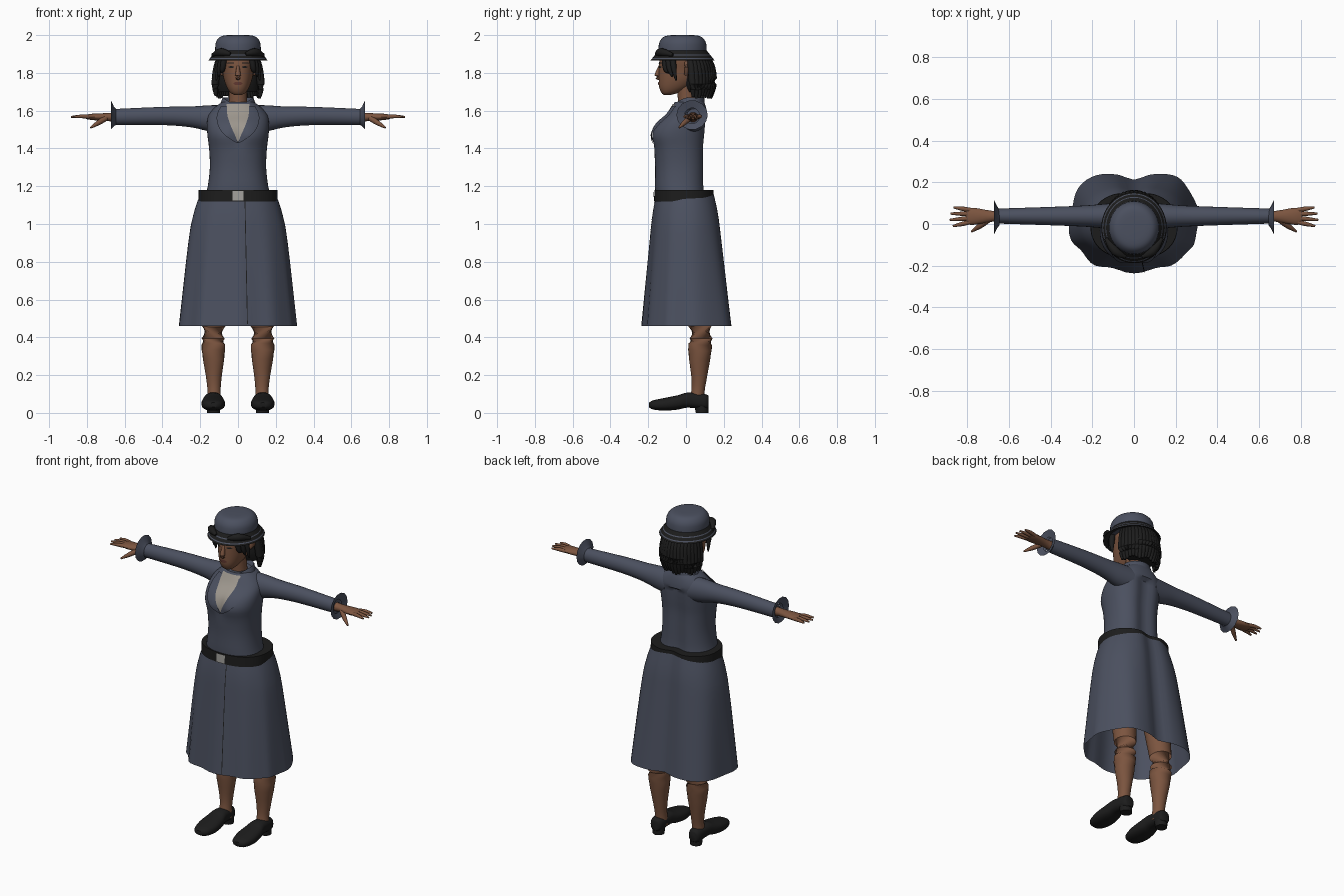
import bpy, bmesh
from math import sin, cos, pi, exp, radians, copysign
from mathutils import Vector
from mathutils.bvhtree import BVHTree

cube = bpy.data.objects.get("Cube")
if cube:
    bpy.data.objects.remove(cube)

made, trees = [], {}


def material(name, red, green, blue):
    result = bpy.data.materials.new(name)
    result.use_nodes = True
    colour = (red, green, blue, 1)
    result.diffuse_color = colour
    shader = result.node_tree.nodes["Principled BSDF"]
    shader.inputs["Base Color"].default_value = colour
    shader.inputs["Roughness"].default_value = .8
    return result


CLOTH = material("slate blue cloth", .07, .08, .115)
SKIN = material("brown skin", .2, .09, .05)
BLACK = material("soft black", .012, .012, .012)
SHIRT = material("pale grey shirt", .34, .31, .27)
METAL = material("buckle grey", .36, .35, .33)
LIP = material("dark lips", .12, .04, .03)


def finish(name, bm, *materials):
    mesh = bpy.data.meshes.new(name)
    bm.to_mesh(mesh)
    bm.free()
    for entry in materials:
        mesh.materials.append(entry)
    part = bpy.data.objects.new(name, mesh)
    bpy.context.collection.objects.link(part)
    made.append(part)


def bridge(name, rings, materials, cap=True, stripes=()):
    """Join rings of points into one surface; striped bands use the second material."""
    bm = bmesh.new()
    rows = [[bm.verts.new(point) for point in ring] for ring in rings]
    for band, (low, high) in enumerate(zip(rows, rows[1:])):
        for i in range(len(low)):
            face = bm.faces.new((low[i - 1], low[i], high[i], high[i - 1]))
            face.material_index = int(band in stripes)
    if cap:
        bm.faces.new(rows[0])
        bm.faces.new(rows[-1])
    bmesh.ops.recalc_face_normals(bm, faces=bm.faces)
    trees[name] = BVHTree.FromBMesh(bm)
    finish(name, bm, *materials)


def smooth_rows(rows, steps):
    """Catmull-Rom interpolation between rows of numbers."""
    result = []
    last = len(rows) - 1
    for i in range(last):
        before, start, end, after = (rows[min(max(i + k, 0), last)] for k in (-1, 0, 1, 2))
        for step in range(steps):
            t = step / steps
            row = []
            for a, b, c, d in zip(before, start, end, after):
                slope_in, slope_out = (c - a) / 2, (d - b) / 2
                blend = t * t * (3 - 2 * t)
                row.append(b + (c - b) * blend + slope_in * t * (1 - t) ** 2
                           - slope_out * t * t * (1 - t))
            result.append(row)
    return result + [rows[last]]


def loft(name, axis, rows, *materials, offset=0, n=32, power=2, steps=3, side=1, bend=None, **options):
    """Rows: position on axis, centre, two radii; offset is the other centre."""
    rings = []
    for position, centre, width, depth in smooth_rows(rows, steps):
        ring = []
        for i in range(n):
            angle = 2 * pi * i / n
            c, s = cos(angle), sin(angle)
            u = offset + width * copysign(abs(c) ** (2 / power), c)
            v = centre + depth * copysign(abs(s) ** (2 / power), s)
            point = Vector({"x": (position, u, v), "y": (u, position, v), "z": (u, v, position)}[axis])
            if bend:
                bend(point, angle)
            point.x *= side
            ring.append(point)
        rings.append(ring)
    bridge(name, rings, materials, **options)


def tube(name, points, mat, side=1, n=10):
    """Tapered tube through points x, y, z, radius."""
    points = smooth_rows(points, 3)
    rings = []
    for i, (x, y, z, radius) in enumerate(points):
        after, before = points[min(i + 1, len(points) - 1)], points[max(i - 1, 0)]
        turn = (Vector(after[:3]) - Vector(before[:3])).to_track_quat("Z", "Y")
        ring = []
        for k in range(n):
            angle = 2 * pi * k / n
            point = Vector((x, y, z)) + turn @ Vector((radius * cos(angle), radius * sin(angle), 0))
            point.x *= side
            ring.append(point)
        rings.append(ring)
    bridge(name, rings, [mat])


def patch(name, base, rows, mat, lift=.004, columns=8, side=1):
    """Thin plate lying on the front of a part; rows: z, x start, x end."""
    bm = bmesh.new()
    grid = []
    for z, start, end in smooth_rows(rows, 5):
        line = []
        for k in range(columns + 1):
            x = side * (start + (end - start) * k / columns)
            hit = trees[base].ray_cast(Vector((x, -1, z)), Vector((0, 1, 0)))[0]
            hit = hit or trees[base].find_nearest(Vector((x, -.1, z)))[0]
            line.append(bm.verts.new((x, hit.y - lift, z)))
        grid.append(line)
    for low, high in zip(grid, grid[1:]):
        for k in range(columns):
            quad = (low[k], low[k + 1], high[k + 1], high[k])
            bm.faces.new(quad if side > 0 else quad[::-1])
    finish(name, bm, mat)


# Shape rules: spine hollow, skirt folds, bust and collar opening
def spine(point, angle):
    if point.y > 0:
        point.y -= .025 * exp(-(point.x / .05) ** 2)


def folds(point, angle):
    flare = max(1.16 - point.z, 0) / .7
    point.x *= 1 + .02 * flare * sin(8 * angle)
    if point.y > 0:
        point.y += .04 * flare * sin(2 * angle) ** 2
    else:
        point.y += .008 * flare * (1 + cos(10 * angle))
    spine(point, angle)


def bust(point, angle):
    if point.y < -.04:
        point.y += .018 * exp(-((point.z - 1.47) / .06) ** 2 - (point.x / .035) ** 2)
    if point.z < 1.55:
        spine(point, angle)


def open_front(point, angle):
    point.z -= .035 * max(0, -sin(angle)) ** 2


# Skirt, belt and buckle
loft("skirt", "z", [(.46, 0, .31, .237), (.9, 0, .263, .193), (1.05, 0, .236, .177), (1.16, 0, .2, .157)],
     CLOTH, n=64, power=2.2, steps=5, bend=folds, cap=False)
patch("skirt_seam", "skirt", [(.47, .048, .052), (1.12, .035, .039)], BLACK, columns=1)
loft("belt", "z", [(1.12, -.006, .21, .163), (1.18, -.006, .208, .161)],
     BLACK, n=64, power=2.3, steps=1, bend=spine)
patch("buckle", "belt", [(1.125, -.03, .03), (1.175, -.03, .03)], METAL, lift=.006)

# Jacket body, shirt and collars
loft("jacket", "z", [(1.14, -.025, .175, .135), (1.2, -.03, .16, .134), (1.3, -.03, .149, .133),
     (1.4, -.034, .153, .137), (1.47, -.038, .162, .147), (1.53, -.022, .164, .135),
     (1.58, .005, .155, .108), (1.62, .015, .12, .09), (1.645, .018, .085, .078)],
     CLOTH, n=48, power=2.3, bend=bust)
patch("shirt_front", "jacket", [(1.435, 0, 0), (1.5, -.035, .035), (1.57, -.06, .06), (1.635, -.06, .06)], SHIRT)
loft("jacket_collar", "z", [(1.61, .015, .105, .086), (1.65, .018, .088, .08), (1.67, .018, .08, .077),
     (1.64, .018, .065, .06)], CLOTH, steps=2, cap=False, bend=open_front)
patch("shirt_collar", "jacket_collar", [(1.59, -.05, .05), (1.635, -.045, .045)], SHIRT, lift=.006)

# Neck, head and face
tube("neck", [(0, .015, 1.58, .056), (0, .005, 1.66, .048), (0, 0, 1.76, .05)], SKIN, n=24)
loft("head", "z", [(1.683, -.1, .018, .018), (1.695, -.085, .04, .045), (1.725, -.06, .06, .082),
     (1.77, -.034, .076, .11), (1.82, -.02, .085, .124), (1.87, -.015, .095, .125), (1.93, -.015, .09, .11)],
     SKIN, power=2.2)
tube("nose", [(0, -.138, 1.84, .006), (0, -.153, 1.785, .015), (0, -.14, 1.77, .01)], SKIN)
patch("lips", "head", [(1.735, -.01, .01), (1.744, -.025, .025), (1.753, -.01, .01)], LIP)

for side, label in ((1, "left"), (-1, "right")):
    patch(label + "_eye", "head", [(1.826, .03, .04), (1.831, .02, .052), (1.836, .03, .04)],
          BLACK, side=side)
    patch(label + "_eyebrow", "head", [(1.85, .02, .058), (1.856, .02, .055)], BLACK, side=side)
    tube(label + "_ear", [(.08, 0, 1.79, .01), (.097, .01, 1.83, .018), (.09, 0, 1.86, .008)], SKIN, side)

    # Lapel, and bow loop on the hat
    patch(label + "_lapel", "jacket", [(1.43, 0, .01), (1.47, .016, .07), (1.52, .038, .105),
          (1.575, .056, .112), (1.625, .058, .09)], CLOTH, lift=.009, side=side)
    tube(label + "_hat_bow", [(.04, -.158, 1.9, .008), (.09, -.13, 1.91, .022), (.135, -.07, 1.895, .008)],
         BLACK, side)

    # Sleeve and flared cuff
    loft(label + "_sleeve", "x", [(.08, 1.555, .065, .075), (.16, 1.56, .057, .068), (.25, 1.567, .05, .055),
         (.4, 1.572, .044, .048), (.65, 1.567, .036, .042)], CLOTH, offset=.038, n=24, side=side)
    loft(label + "_cuff", "x", [(.645, 1.567, .036, .042), (.658, 1.57, .055, .055), (.672, 1.577, .083, .078),
         (.66, 1.572, .04, .042)], CLOTH, offset=.032, n=14, steps=1, side=side, cap=False)

    # Hand with four fingers and a thumb
    loft(label + "_palm", "x", [(.63, 1.565, .028, .03), (.68, 1.566, .026, .022), (.77, 1.567, .041, .017),
         (.805, 1.567, .036, .011)], SKIN, offset=.037, n=16, side=side)
    for k, finger in enumerate(("index", "middle", "ring", "little")):
        base, end, tip = .01 + .019 * k, .03 * k - .01, .89 - .015 * abs(k - 1.4)
        tube(f"{label}_{finger}_finger", [(.785, base, 1.567, .011), (.825, (base + end) / 2, 1.57, .0105),
             (tip, end, 1.567, .005)], SKIN, side)
    tube(label + "_thumb", [(.7, .02, 1.56, .015), (.74, -.01, 1.535, .013), (.78, -.036, 1.51, .005)],
         SKIN, side)

    # Leg and shoe
    tube(label + "_leg", [(.128, .055, .05, .04), (.127, .064, .12, .035), (.128, .07, .2, .043),
         (.13, .073, .33, .062), (.13, .077, .46, .063), (.11, .02, .9, .09)], SKIN, side, n=24)
    loft(label + "_shoe", "y", [(-.195, .042, .02, .012), (-.175, .042, .046, .024), (-.11, .046, .062, .034),
         (-.04, .056, .058, .038), (.01, .068, .047, .04), (.1, .06, .038, .04), (.12, .058, .022, .03)],
         BLACK, offset=.131, n=24, power=2.5, side=side)
    loft(label + "_heel", "z", [(0, .085, .034, .033), (.05, .08, .037, .038)],
         BLACK, offset=.129, n=20, steps=1, side=side)

    # Locks framing the face
    for k in range(3):
        c, s = cos(radians(26 + 11 * k)), -sin(radians(26 + 11 * k))
        tube(f"{label}_face_lock_{k}", [(.108 * c, .14 * s - .01, 1.885, .016), (.122 * c, .145 * s, 1.82, .014),
             (.128 * c, .12 * s, 1.76 + .02 * k, .004)], BLACK, side)

# Hair: inner cap at the back and hanging strands
loft("hair_cap", "z", [(1.7, .07, .105, .06), (1.76, .062, .108, .075), (1.865, .055, .094, .062)], BLACK)
strands = 20
for i in range(strands):
    angle = radians(8 + 164 * i / (strands - 1))
    c, s = cos(angle), sin(angle)
    end = 1.672 + .008 * sin(5 * i)
    tube(f"hair_strand_{i}", [(.1 * c, .005 + .108 * s, 1.88, .014), (.112 * c, .012 + .124 * s, 1.83, .02),
         (.122 * c, .018 + .126 * s, 1.74, .02), (.118 * c, .022 + .112 * s, end, .007)], BLACK)

# Hat crown and striped brim
loft("hat_crown", "z", [(1.88, -.018, .119, .128), (1.95, -.018, .12, .126), (1.982, -.018, .105, .11),
     (1.996, -.018, .083, .087), (2, -.018, .05, .053)], CLOTH, n=40)
brim = [(1.918 - drop, -.018, .12 + .7 * drop, .128 + .8 * drop) for drop in (0, .02, .025, .04, .045, .053)]
loft("hat_brim", "z", brim + [(1.885, -.018, .11, .12)], BLACK, CLOTH, n=40, steps=1, cap=False, stripes=(1, 3))

# Smooth shading with sharp edges kept
bpy.ops.object.select_all(action="DESELECT")
for part in made:
    part.select_set(True)
bpy.context.view_layer.objects.active = made[0]
bpy.ops.object.shade_smooth_by_angle(angle=radians(40))
